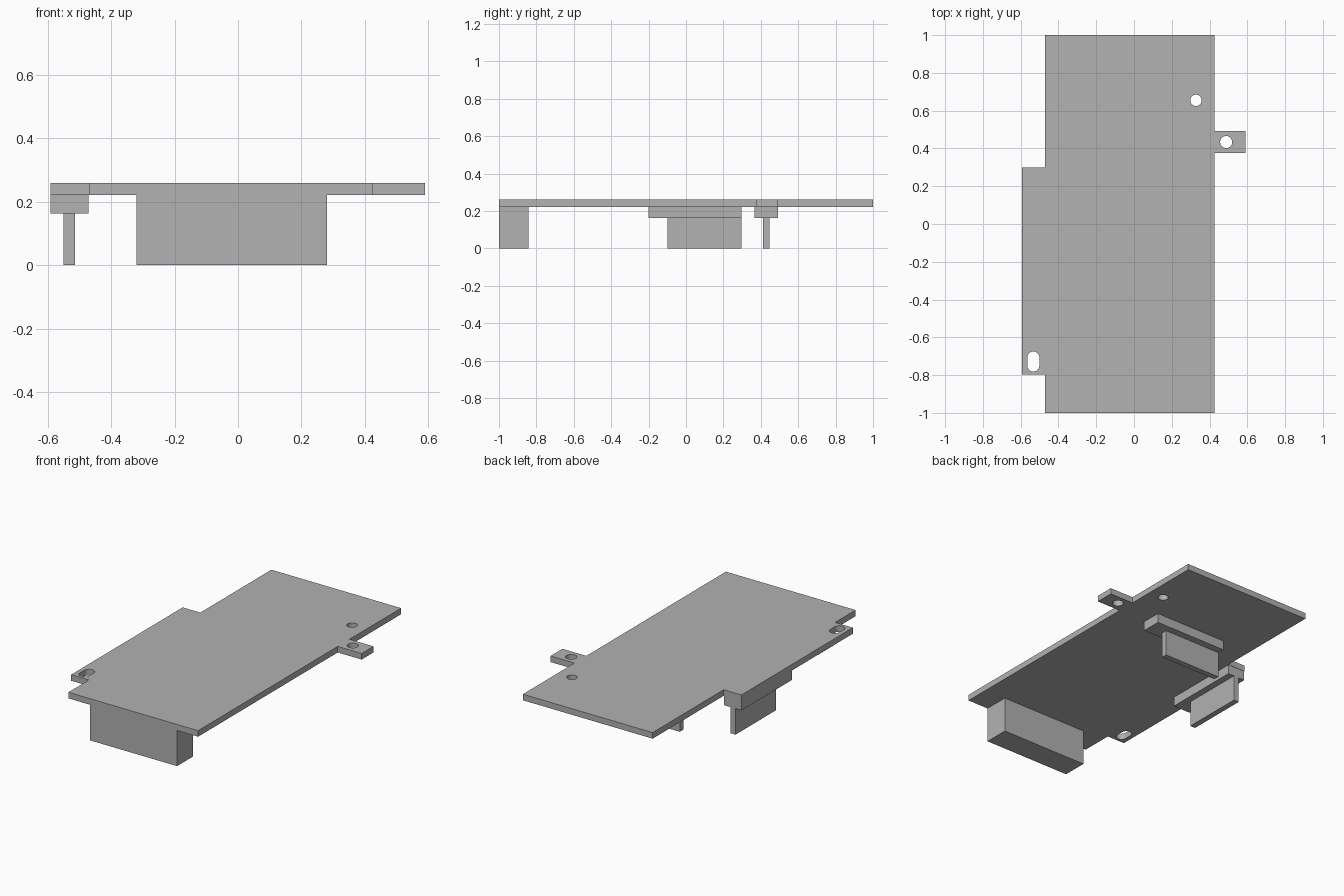
import bpy
import bmesh
import math

default = bpy.data.objects.get("Cube")
if default:
    bpy.data.objects.remove(default, do_unlink=True)

GREY = (0.445, 0.445, 0.445, 1)
grey = bpy.data.materials.new("plain grey")
grey.use_nodes = True
grey.diffuse_color = GREY
grey.node_tree.nodes["Principled BSDF"].inputs["Base Color"].default_value = GREY

BOTTOM, TOP = 0.222, 0.26      # board underside and upper face
STEP = 0.163                   # underside of the connector bases


def link_mesh(name, mesh):
    obj = bpy.data.objects.new(name, mesh)
    bpy.context.collection.objects.link(obj)
    mesh.materials.clear()
    mesh.materials.append(grey)
    return obj


def box(name, xs, ys, zs):
    """Box spanning the given (low, high) ranges."""
    bm = bmesh.new()
    bmesh.ops.create_cube(bm, size=1)
    for v in bm.verts:
        v.co = [r[0] if c < 0 else r[1] for c, r in zip(v.co, (xs, ys, zs))]
    mesh = bpy.data.meshes.new(name)
    bm.to_mesh(mesh)
    bm.free()
    return link_mesh(name, mesh)


def hole(x, y, radius, stretch=0, steps=32):
    """Round hole, or a slot along y when stretch is given."""
    pts = []
    for i in range(steps):
        a = 2 * math.pi * (i + 0.5) / steps
        shift = math.copysign(stretch, math.sin(a))
        pts.append((x + radius * math.cos(a), y + shift + radius * math.sin(a)))
    return pts


def plate(name, loops, low, high):
    """Flat sheet from an outline and its holes."""
    curve = bpy.data.curves.new(name, "CURVE")
    curve.dimensions = "2D"
    curve.fill_mode = "BOTH"
    curve.extrude = (high - low) / 2
    for pts in loops:
        spline = curve.splines.new("POLY")
        spline.points.add(len(pts) - 1)
        for p, (x, y) in zip(spline.points, pts):
            p.co = (x, y, 0, 1)
        spline.use_cyclic_u = True
    temp = bpy.data.objects.new(name + " outline", curve)
    bpy.context.collection.objects.link(temp)
    depsgraph = bpy.context.evaluated_depsgraph_get()
    mesh = bpy.data.meshes.new_from_object(temp.evaluated_get(depsgraph))
    bpy.data.objects.remove(temp, do_unlink=True)
    bm = bmesh.new()
    bm.from_mesh(mesh)
    bmesh.ops.remove_doubles(bm, verts=bm.verts, dist=0.0001)
    bmesh.ops.translate(bm, verts=bm.verts, vec=(0, 0, (low + high) / 2))
    bmesh.ops.recalc_face_normals(bm, faces=bm.faces)
    bm.to_mesh(mesh)
    bm.free()
    return link_mesh(name, mesh)


# Board with a side ledge, a mounting tab, two round holes and a slot
outline = [(-0.47, -1), (0.425, -1), (0.425, 0.375), (0.59, 0.375),
           (0.59, 0.492), (0.425, 0.492), (0.425, 1), (-0.47, 1),
           (-0.47, 0.3), (-0.592, 0.3), (-0.592, -0.798), (-0.47, -0.798)]
holes = [hole(0.328, 0.655, 0.03), hole(0.488, 0.434, 0.032),
         hole(-0.533, -0.728, 0.032, 0.021)]
board = plate("board", [outline] + holes, BOTTOM, TOP)
bpy.ops.object.select_all(action="DESELECT")
board.select_set(True)
bpy.context.view_layer.objects.active = board
bpy.ops.object.shade_smooth_by_angle(angle=math.radians(30))

# Socket block under the front edge
box("front_block", (-0.32, 0.28), (-1, -0.842), (0, BOTTOM))

# Side connector
box("side_connector_base", (-0.592, -0.472), (-0.2, 0.298), (STEP, BOTTOM))
box("side_connector_tongue", (-0.55, -0.514), (-0.1, 0.298), (0, STEP))

# Rear connector
box("rear_connector_base", (-0.27, 0.23), (0.367, 0.492), (STEP, BOTTOM))
box("rear_connector_tongue", (-0.27, 0.13), (0.411, 0.447), (0, STEP))
